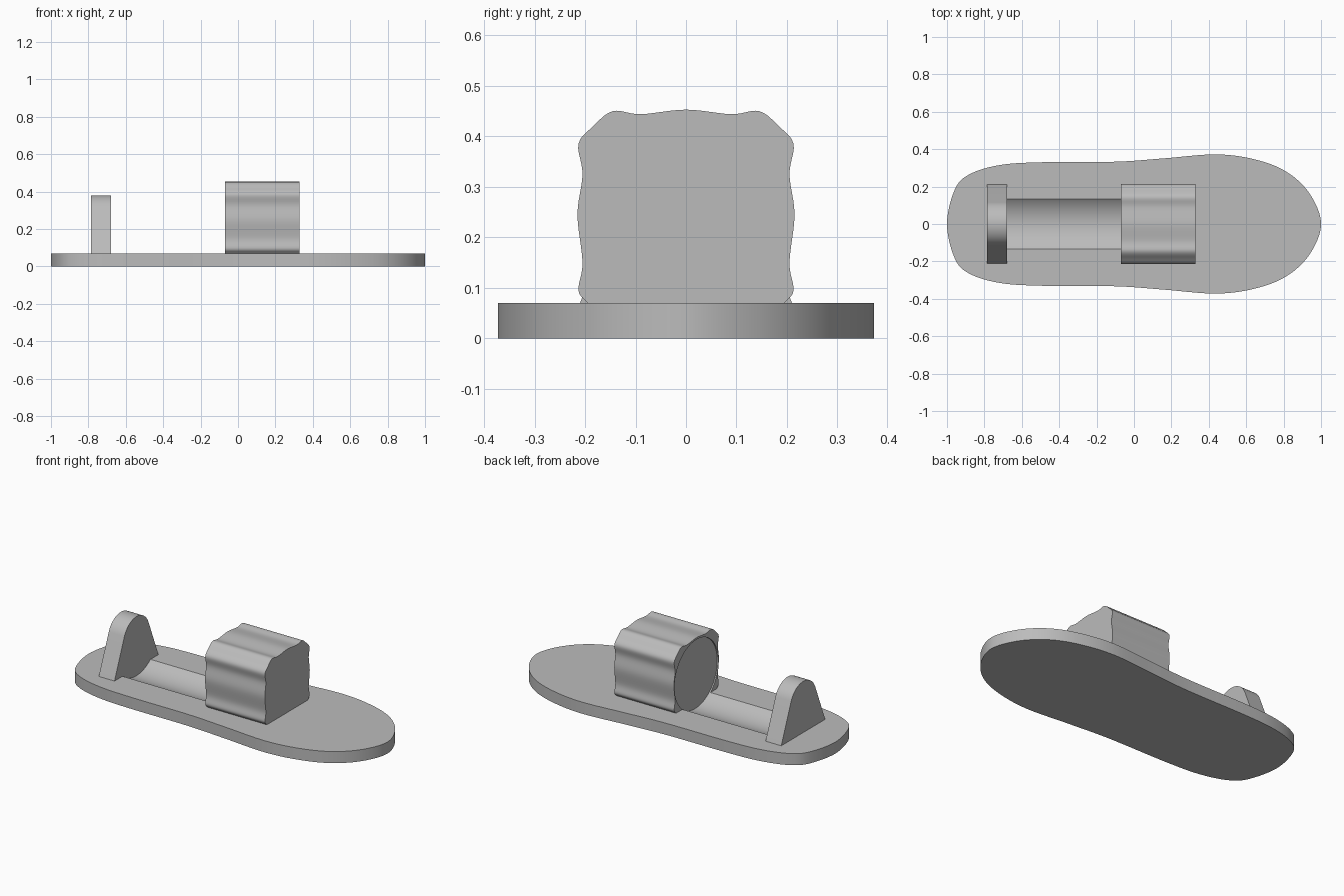
import bpy, bmesh, math
from mathutils import Vector

if "Cube" in bpy.data.objects:
    bpy.data.objects.remove(bpy.data.objects["Cube"], do_unlink=True)

grey = bpy.data.materials.new("plain grey")
grey.use_nodes = True
COLOR = (0.5, 0.5, 0.5, 1)
grey.diffuse_color = COLOR
grey.node_tree.nodes["Principled BSDF"].inputs["Base Color"].default_value = COLOR

BASE_TOP = 0.07


def smooth_path(points, steps=6):
    """Open Catmull-Rom curve through 2D points."""
    p = [Vector(q) for q in points]
    p = [2 * p[0] - p[1]] + p + [2 * p[-1] - p[-2]]
    out = []
    for a, b, c, d in zip(p, p[1:], p[2:], p[3:]):
        for i in range(steps):
            t = i / steps
            out.append(0.5 * (2 * b + (c - a) * t + (2 * a - 5 * b + 4 * c - d) * t ** 2
                              + (3 * b - a - 3 * c + d) * t ** 3))
    return out + [p[-2]]


def extrude_outline(name, outline, to_3d, offset):
    """Closed flat outline swept along an offset into a solid."""
    bm = bmesh.new()
    face = bm.faces.new([bm.verts.new(to_3d(*q)) for q in outline])
    new = bmesh.ops.extrude_face_region(bm, geom=[face])["geom"]
    bmesh.ops.translate(bm, vec=offset, verts=[v for v in new if isinstance(v, bmesh.types.BMVert)])
    bmesh.ops.recalc_face_normals(bm, faces=bm.faces)
    mesh = bpy.data.meshes.new(name)
    bm.to_mesh(mesh)
    bm.free()
    obj = bpy.data.objects.new(name, mesh)
    mesh.materials.append(grey)
    bpy.context.collection.objects.link(obj)
    return obj


def activate(obj):
    bpy.ops.object.select_all(action='DESELECT')
    obj.select_set(True)
    bpy.context.view_layer.objects.active = obj


def mirror_outline(half, axis):
    """Add the mirrored half, skipping points that lie on the mirror line."""
    other = [Vector(q) for q in reversed(half) if abs(q[axis]) > 1e-5]
    for q in other:
        q[axis] = -q[axis]
    return list(half) + other


# Sole-shaped base plate
edge = [(-0.957, 0.187), (-0.877, 0.267), (-0.717, 0.315), (-0.5, 0.33), (-0.1, 0.333),
        (0.15, 0.35), (0.45, 0.372), (0.674, 0.338), (0.834, 0.267), (0.947, 0.15)]
ring = [(-0.957, -0.187), (-1, 0)] + edge + [(1, 0), (0.947, -0.15)]
half = smooth_path(ring, 8)[8:-8]
half[0].y = half[-1].y = 0
base = extrude_outline("base_plate", mirror_outline(half, 1),
                       lambda x, y: (x, y, 0), (0, 0, BASE_TOP))

# Wavy-sided holder block
wave = [(0.195, BASE_TOP), (0.213, 0.095), (0.205, 0.15), (0.215, 0.245), (0.205, 0.325),
        (0.213, 0.385), (0.184, 0.42), (0.145, 0.45), (0.09, 0.444), (0, 0.453), (-0.09, 0.444)]
half = smooth_path(wave)[:-6]
half[-1].x = 0
block = extrude_outline("holder_block", mirror_outline(half, 0),
                        lambda y, z: (-0.07, y, z), (0.40, 0, 0))

# Round-topped end support
START, RADIUS, STEPS = math.radians(22), 0.125, 14
half = [Vector((0.21, BASE_TOP))]
for i in range(STEPS + 1):
    a = START + (math.pi / 2 - START) * i / STEPS
    half.append(Vector((RADIUS * math.cos(a), 0.255 + RADIUS * math.sin(a))))
support = extrude_outline("end_support", mirror_outline(half, 0),
                          lambda y, z: (-0.785, y, z), (0.105, 0, 0))

# Round cutter for the groove in the base and the shallow seat in the block
circle = [(0.21 * math.cos(math.tau * i / 64), 0.232 + 0.21 * math.sin(math.tau * i / 64))
          for i in range(64)]
cutter = extrude_outline("groove_cutter", circle, lambda y, z: (-0.68, y, z), (0.618, 0, 0))
cutter.hide_render = True
for obj in (base, block):
    mod = obj.modifiers.new("groove", 'BOOLEAN')
    mod.operation = 'DIFFERENCE'
    mod.solver = 'EXACT'
    mod.object = cutter
    activate(obj)
    bpy.ops.object.modifier_apply(modifier=mod.name)
bpy.data.objects.remove(cutter, do_unlink=True)

# Smooth shading with crisp rims
for obj in (base, block, support):
    activate(obj)
    bpy.ops.object.shade_smooth_by_angle(angle=math.radians(35))
